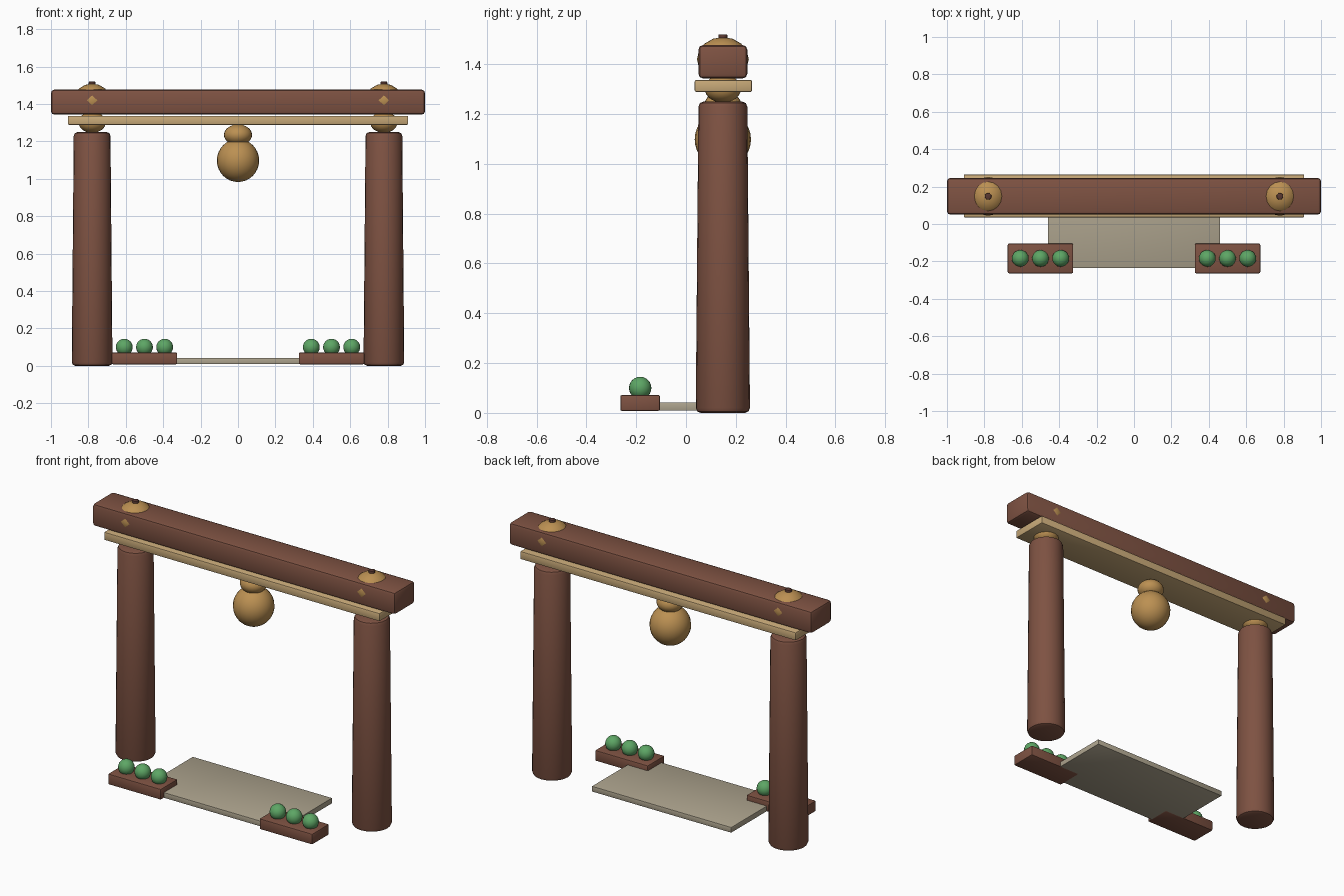
import bpy
from math import radians

if "Cube" in bpy.data.objects:
    bpy.data.objects.remove(bpy.data.objects["Cube"])


def material(name, rgb):
    m = bpy.data.materials.new(name)
    m.diffuse_color = (*rgb, 1)
    m.use_nodes = True
    m.node_tree.nodes["Principled BSDF"].inputs["Base Color"].default_value = m.diffuse_color
    return m


WOOD = material("red_wood", (0.21, 0.085, 0.055))
DARK = material("dark_wood", (0.10, 0.04, 0.03))
GOLD = material("gold", (0.50, 0.28, 0.085))
PALE = material("pale_wood", (0.58, 0.40, 0.19))
STONE = material("stone", (0.42, 0.37, 0.27))
LEAF = material("leaf", (0.11, 0.38, 0.13))


def finish(name, mat, bevel=0, segments=2):
    ob = bpy.context.object
    ob.name = name
    ob.data.materials.append(mat)
    bpy.ops.object.transform_apply(location=False, rotation=False, scale=True)
    if bevel:
        mod = ob.modifiers.new("bevel", "BEVEL")
        mod.width, mod.segments = bevel, segments
        mod.limit_method = "ANGLE"
        mod.angle_limit = radians(40)
        bpy.ops.object.modifier_apply(modifier="bevel")
    bpy.ops.object.shade_smooth_by_angle(angle=radians(35))
    return ob


def box(name, mat, center, size, bevel):
    bpy.ops.mesh.primitive_cube_add(size=1, location=center)
    bpy.context.object.scale = size
    return finish(name, mat, bevel)


def ball(name, mat, center, radii, segments=24, rings=16):
    bpy.ops.mesh.primitive_uv_sphere_add(segments=segments, ring_count=rings, radius=1, location=center)
    bpy.context.object.scale = radii
    return finish(name, mat)


def post(name, mat, x, y, z0, z1, r0, r1, bevel):
    bpy.ops.mesh.primitive_cone_add(vertices=24, radius1=r0, radius2=r1, depth=z1 - z0,
                                    location=(x, y, (z0 + z1) / 2))
    return finish(name, mat, bevel)


Y = 0.148  # depth of the gate plane

# crossbeam and the pale board beneath it
box("crossbeam", WOOD, (0, Y, 1.41), (2.0, 0.196, 0.134), 0.018)
box("under_board", PALE, (0, 0.15, 1.313), (1.82, 0.23, 0.048), 0.006)

for side, s in (("left", -1), ("right", 1)):
    # tapered post with gold collar, cap and finial
    post(f"{side}_post", WOOD, s * 0.78, Y, 0, 1.25, 0.109, 0.098, 0.02)
    ball(f"{side}_collar", GOLD, (s * 0.78, Y, 1.302), (0.073, 0.073, 0.056))
    ball(f"{side}_cap", GOLD, (s * 0.78, Y, 1.42), (0.098, 0.104, 0.089), 16, 8)
    post(f"{side}_finial", DARK, s * 0.78, Y, 1.495, 1.52, 0.018, 0.018, 0.004)

    # planter with three round shrubs
    box(f"{side}_planter", WOOD, (s * 0.5, -0.184, 0.04), (0.35, 0.16, 0.064), 0.007)
    for i in (-1, 0, 1):
        ball(f"{side}_shrub_{i + 2}", LEAF, (s * 0.5 + i * 0.108, -0.184, 0.1), (0.045,) * 3, 20, 12)

# hanging lantern
ball("lantern_neck", GOLD, (0, Y, 1.235), (0.075, 0.075, 0.056))
ball("lantern_body", GOLD, (0, Y, 1.098), (0.113, 0.113, 0.115))

# path slab
box("path_slab", STONE, (0, -0.002, 0.026), (0.92, 0.465, 0.032), 0.002)
